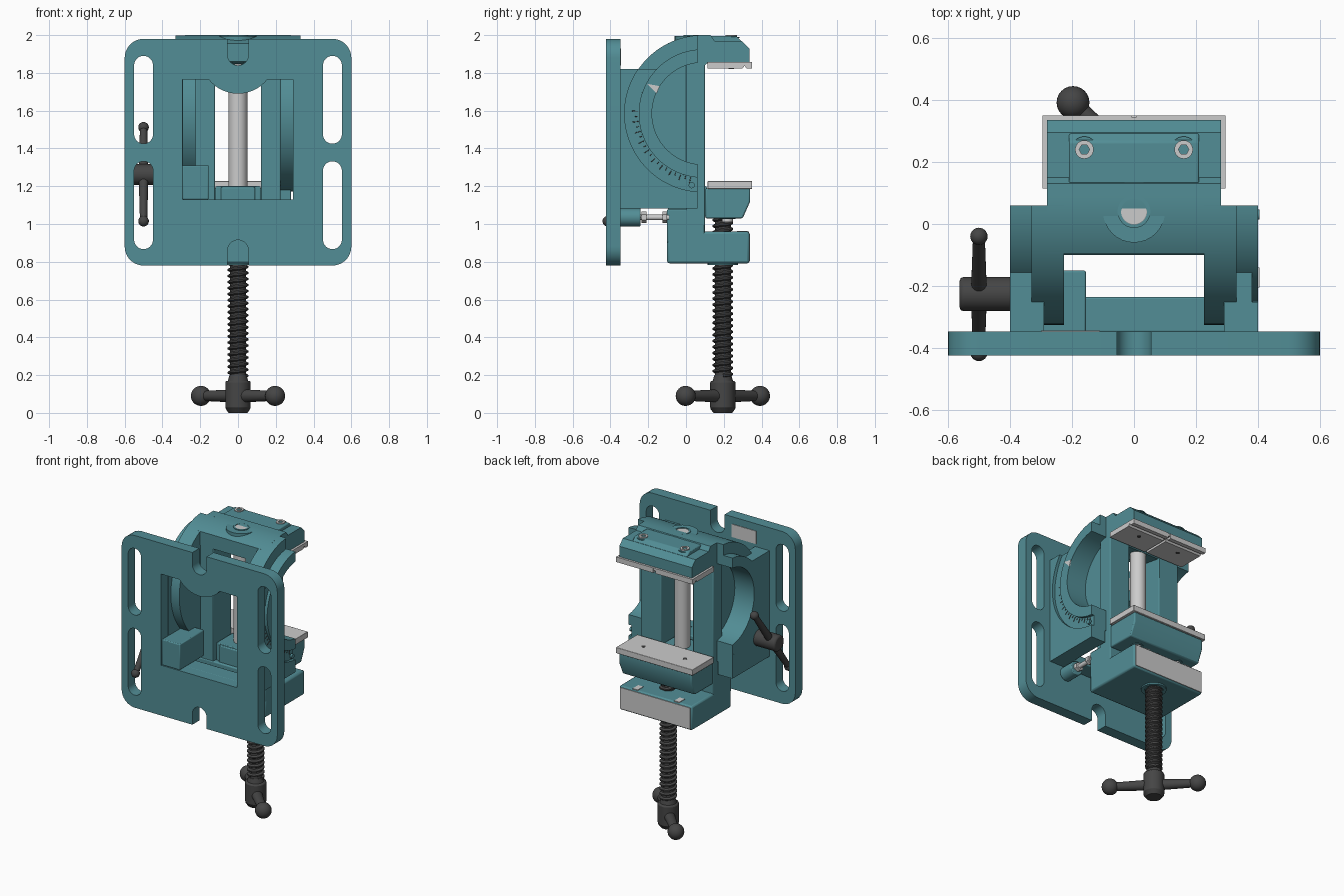
import bpy, bmesh
from math import sin, cos, pi, asin, radians
from mathutils import Vector

if "Cube" in bpy.data.objects:
    bpy.data.objects.remove(bpy.data.objects["Cube"])


def material(name, rgb):
    m = bpy.data.materials.new(name)
    m.diffuse_color = (*rgb, 1)
    m.use_nodes = True
    m.node_tree.nodes["Principled BSDF"].inputs["Base Color"].default_value = m.diffuse_color
    return m


TEAL = material("teal_paint", (0.085, 0.27, 0.305))
DARK = material("dark_steel", (0.06, 0.06, 0.06))
CY, CZ = 0.09, 1.585          # tilt axis (y, z)


def finish(name, bm, mat, bevel=0):
    bmesh.ops.recalc_face_normals(bm, faces=bm.faces)
    me = bpy.data.meshes.new(name)
    bm.to_mesh(me)
    bm.free()
    ob = bpy.data.objects.new(name, me)
    bpy.context.collection.objects.link(ob)
    if mat:
        me.materials.append(mat)
    bpy.ops.object.select_all(action='DESELECT')
    ob.select_set(True)
    bpy.context.view_layer.objects.active = ob
    bpy.ops.object.shade_smooth_by_angle(angle=radians(35))
    if bevel:
        b = ob.modifiers.new("soft_edges", 'BEVEL')
        b.width, b.segments, b.limit_method = bevel, 2, 'ANGLE'
        b.angle_limit = radians(40)
    return ob


def prism(name, loops, axis, a, b, mat=TEAL, bevel=0):
    """Extrude a 2D outline (plus optional holes) along an axis from a to b."""
    put = {'x': lambda u, v, w: (w, u, v), 'y': lambda u, v, w: (u, w, v),
           'z': lambda u, v, w: (u, v, w)}[axis]
    bm = bmesh.new()
    caps = {a: [], b: []}
    for loop in loops:
        rings = [[bm.verts.new(put(u, v, w)) for u, v in loop] for w in (a, b)]
        n = len(loop)
        for i in range(n):
            j = (i + 1) % n
            bm.faces.new((rings[0][i], rings[0][j], rings[1][j], rings[1][i]))
        for w, ring in zip((a, b), rings):
            if len(loops) == 1:
                bm.faces.new(ring)
            else:
                caps[w] += [bm.edges.get((ring[i], ring[(i + 1) % n])) for i in range(n)]
    if len(loops) > 1:
        for edges in caps.values():
            bmesh.ops.triangle_fill(bm, use_beauty=True, edges=edges, normal=put(0, 0, 1))
    return finish(name, bm, mat, bevel)


def arc(u, v, r, a0, a1, n=16):
    return [(u + r * cos(a0 + (a1 - a0) * i / n), v + r * sin(a0 + (a1 - a0) * i / n))
            for i in range(n + 1)]


def circle(u, v, r, n=32):
    return arc(u, v, r, 0, 2 * pi, n)[:-1]


def box(name, x, y, z, mat=TEAL, bevel=0.006):
    return prism(name, [[(x[0], y[0]), (x[1], y[0]), (x[1], y[1]), (x[0], y[1])]],
                 'z', z[0], z[1], mat, bevel)


def rod(name, p, q, r, mat=DARK, r2=None, bevel=0, n=32):
    p, q = Vector(p), Vector(q)
    bm = bmesh.new()
    bmesh.ops.create_cone(bm, cap_ends=True, segments=n, radius1=r,
                          radius2=r if r2 is None else r2, depth=(q - p).length)
    m = (q - p).to_track_quat('Z', 'Y').to_matrix().to_4x4()
    m.translation = (p + q) / 2
    bm.transform(m)
    return finish(name, bm, mat, bevel)


def ball(name, c, r):
    bm = bmesh.new()
    bmesh.ops.create_uvsphere(bm, u_segments=24, v_segments=16, radius=r)
    bmesh.ops.translate(bm, verts=bm.verts, vec=c)
    return finish(name, bm, DARK)


def socket_bolt(name, x, y, z0, z1):
    """Hex socket head; z1 is the open end."""
    prism(name + "_head", [circle(x, y, 0.03, 24), circle(x, y, 0.017, 6)], 'z', z0, z1, None)
    rod(name + "_washer", (x, y, z0), (x, y, z0 + (z1 - z0) * 0.35), 0.042, TEAL)


# base plate with slots, notches and window
def slot(x, z0, z1, r=0.05):
    return arc(x, z1 - r, r, 0, pi) + arc(x, z0 + r, r, pi, 2 * pi)


outline = (arc(0.5, 1.88, 0.1, 0, pi / 2, 8) + [(0.055, 1.98)] + arc(0, 1.895, 0.055, 0, -pi)
           + [(-0.055, 1.98)] + arc(-0.5, 1.88, 0.1, pi / 2, pi, 8)
           + arc(-0.5, 0.88, 0.1, pi, 1.5 * pi, 8) + [(-0.055, 0.78)]
           + arc(0, 0.86, 0.055, pi, 0) + [(0.055, 0.78)] + arc(0.5, 0.88, 0.1, 1.5 * pi, 2 * pi, 8))
window = [(-0.295, 1.13), (0.29, 1.13), (0.29, 1.765)] + \
    arc(0, 1.888, 0.198, -pi / 2 + 0.9, -pi / 2 - 0.9) + [(-0.295, 1.765)]
slots = [slot(x, z, z + 0.465) for x in (-0.5, 0.5) for z in (0.867, 1.425)]
prism("base_plate", [outline, window] + slots, 'y', -0.424, -0.347)
box("plate_label", (-0.3, -0.11), (-0.348, -0.343), (1.84, 1.93), None, 0)


# base cheeks, stepped to hold the tilting rings
def cheek(r):
    return [(-0.35, 1.083), (0.06, 1.083)] + \
        arc(CY, CZ, r, 1.5 * pi - asin(0.03 / r), pi - asin(0.235 / r), 40) + [(-0.35, 1.82)]


def ring(ro, ri):
    def a(r):
        return pi / 2 + asin(0.03 / r)
    return arc(CY, CZ, ro, a(ro), 2 * pi - a(ro), 48) + arc(CY, CZ, ri, 2 * pi - a(ri), a(ri), 48)


for s, side in ((-1, "left"), (1, "right")):
    face = 0.38 if s > 0 else 0.40
    prism(side + "_cheek_inner", [cheek(0.415)], 'x', s * 0.29, s * 0.33)
    prism(side + "_cheek_outer", [cheek(0.34)], 'x', s * 0.33, s * face)
    prism(side + "_ring_flange", [ring(0.415, 0.27)], 'x', s * 0.225, s * 0.33)
    prism(side + "_ring_hub", [ring(0.34, 0.27)], 'x', s * 0.33, s * 0.4)
    prism(side + "_web", [arc(CY, CZ, 0.41, pi / 2, 1.5 * pi, 48)], 'x', s * 0.226, s * 0.25)
    # rails joining upper and lower jaws
    box(side + "_rail", sorted((s * 0.122, s * 0.226)), (-0.095, 0.1), (0.95, 1.9))
    box(side + "_rail_flange", sorted((s * 0.2, s * 0.28)), (0.0, 0.1), (0.95, 1.9))
prism("right_cheek_rim", [cheek(0.415)], 'x', 0.38, 0.40)
box("base_crossbar", (-0.4, 0.4), (-0.35, -0.235), (1.083, 1.13))
box("clamp_boss", (-0.295, -0.155), (-0.42, -0.15), (1.13, 1.31))

# angle scale ticks and pointer
for i in range(19):
    a = radians(178 + 4.5 * i)
    r0 = 0.345
    r1 = 0.375 if i % 2 == 0 else 0.36
    rod("scale_tick", (0.381, CY + r0 * cos(a), CZ + r0 * sin(a)),
        (0.381, CY + r1 * cos(a), CZ + r1 * sin(a)), 0.002, DARK, n=6)
prism("angle_pointer", [[(-0.205, 1.742), (-0.14, 1.73), (-0.155, 1.69)]], 'x', 0.398, 0.404, None)
rod("scale_screw", (0.39, 0.03, 1.205), (0.404, 0.03, 1.205), 0.016, TEAL)

# stop screw under the cheek
rod("stop_boss", (0.27, -0.35, 1.035), (0.27, -0.24, 1.035), 0.048, TEAL, bevel=0.006)
rod("stop_screw", (0.27, -0.26, 1.035), (0.27, -0.09, 1.035), 0.015, None, n=16)
for y in (-0.235, -0.125):
    rod("stop_nut", (0.27, y, 1.035), (0.27, y + 0.025, 1.035), 0.03, None, n=6)

# fixed upper jaw with arched back
a_end = pi / 2 + asin(0.185 / 0.415)
prism("upper_jaw", [[(-0.095, 1.86), (0.09, 1.83), (0.115, 1.855), (0.335, 1.855), (0.335, 1.93),
                     (0.295, 1.97), (0.15, 1.97), (0.13, 2.0)] + arc(CY, CZ, 0.415, pi / 2, a_end, 14)],
      'x', -0.28, 0.28)
prism("upper_jaw_panel", [[(0.13, 1.9), (0.335, 1.9), (0.335, 1.93), (0.265, 1.995), (0.13, 1.995)]],
      'x', -0.21, 0.21, bevel=0.006)
rod("guide_rod_boss", (0, 0.04, 1.85), (0, 0.04, 1.995), 0.1, TEAL)
prism("guide_rod_collar", [circle(0, 0.04, 0.053), circle(0, 0.04, 0.042)], 'z', 1.95, 2.0)
rod("guide_rod", (0, 0.04, 0.9), (0, 0.04, 1.998), 0.05, None, bevel=0.01)

# upper grip plate: grooved both ways
for s in (-1, 1):
    prism("upper_grip_plate", [[(0.115, 1.857), (0.35, 1.857), (0.35, 1.822), (0.322, 1.822),
                                (0.31, 1.838), (0.298, 1.822), (0.115, 1.822)]], 'x',
          s * 0.008, s * 0.295, None)
box("grip_plate_core", (-0.01, 0.01), (0.12, 0.345), (1.838, 1.857), None, 0)

# moving lower jaw
box("lower_grip_plate", (-0.295, 0.295), (0.115, 0.35), (1.186, 1.227), None, 0.003)
prism("moving_jaw", [[(0.102, 1.188), (0.34, 1.188), (0.34, 1.12), (0.3, 1.03), (0.102, 1.03)]],
      'x', -0.28, 0.28, bevel=0.008)
box("moving_jaw_tongue", (-0.12, 0.12), (-0.07, 0.11), (1.04, 1.2))
box("tongue_pad", (-0.09, 0.09), (-0.085, -0.06), (1.05, 1.195))
for x in (-0.16, 0.16):
    socket_bolt("upper_jaw_bolt", x, 0.24, 1.985, 2.0)
    socket_bolt("lower_jaw_bolt", x, 0.22, 1.035, 1.01)
    rod("grip_hole", (x, 0.24, 1.2), (x, 0.24, 1.2285), 0.014, n=16)
    rod("upper_grip_hole", (x, 0.24, 1.8205), (x, 0.24, 1.84), 0.014, n=16)
    box("block_mark", (x - 0.02, x + 0.02), (0.27, 0.33), (0.955, 0.964), None, 0)

# lower screw block
box("screw_block", (-0.28, 0.28), (-0.1, 0.336), (0.792, 0.96), bevel=0.012)
box("screw_block_back", (-0.28, 0.28), (-0.1, 0.1), (0.9, 1.08), bevel=0.008)
box("block_face_plate", (-0.27, 0.27), (0.33, 0.34), (0.802, 0.95), None, 0)
prism("screw_bushing", [circle(0, 0.195, 0.08), circle(0, 0.195, 0.058)], 'z', 0.782, 0.8)

# threaded spindle: helical ridge around a core
SY, pitch, seg, turns = 0.195, 0.032, 24, 26
rod("spindle_core", (0, SY, 0.15), (0, SY, 1.05), 0.042)
bm = bmesh.new()
rows = []
for i in range(seg * turns + 1):
    t, z = 2 * pi * i / seg, 0.185 + pitch * i / seg
    rows.append([bm.verts.new((r * cos(t), SY + r * sin(t), z + dz * pitch)) for r, dz in
                 ((0.041, 0), (0.055, 0.25), (0.055, 0.5), (0.041, 0.75))])
for p, q in zip(rows, rows[1:]):
    for k in range(3):
        bm.faces.new((p[k], q[k], q[k + 1], p[k + 1]))
finish("spindle_thread", bm, DARK)

# spindle head and cross handle
rod("spindle_collar", (0, SY, 0.165), (0, SY, 0.2), 0.055, DARK, 0.045)
rod("spindle_head", (0, SY, 0.02), (0, SY, 0.17), 0.067, bevel=0.01)
rod("spindle_head_base", (0, SY, 0.0), (0, SY, 0.022), 0.05, DARK, 0.066)
for s in (-1, 1):
    d = Vector((1, -1, 0)).normalized() * s
    c = Vector((0, SY, 0.09))
    rod("spindle_handle", c, c + d * 0.27, 0.036, DARK, 0.026)
    ball("spindle_handle_ball", c + d * 0.278, 0.053)

# tilt clamp lever on the left cheek
rod("clamp_hub", (-0.39, -0.226, 1.262), (-0.562, -0.226, 1.262), 0.055, bevel=0.012)
for end in (Vector((-0.5, -0.04, 1.512)), Vector((-0.5, -0.414, 1.015))):
    rod("clamp_lever", (-0.5, -0.226, 1.262), end, 0.026, DARK, 0.019, n=24)
    ball("clamp_lever_ball", end, 0.028)
